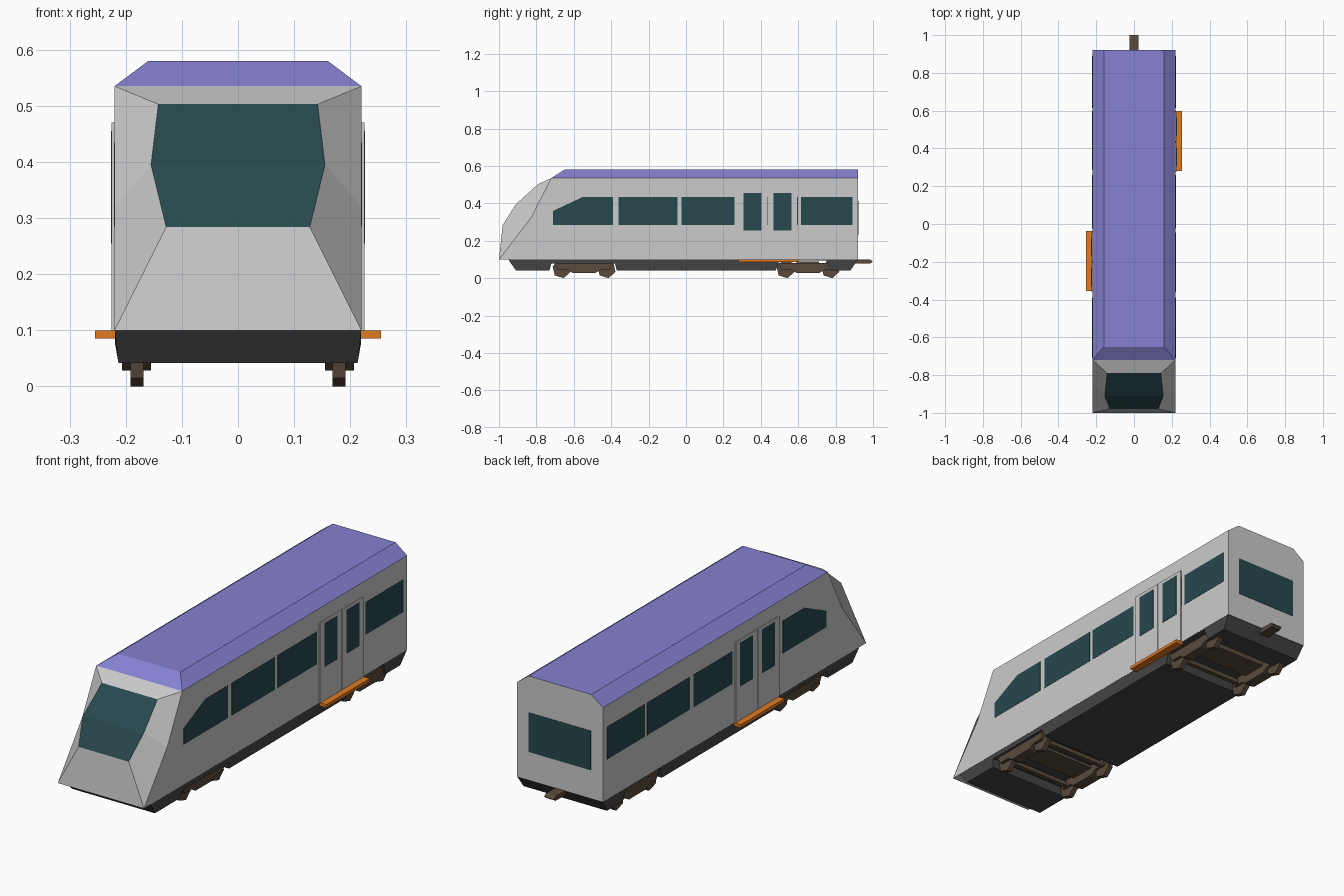
import bpy, bmesh, math

if "Cube" in bpy.data.objects:
    bpy.data.objects.remove(bpy.data.objects["Cube"])


def material(name, rgb):
    m = bpy.data.materials.new(name)
    m.diffuse_color = (*rgb, 1)
    m.use_nodes = True
    m.node_tree.nodes["Principled BSDF"].inputs["Base Color"].default_value = m.diffuse_color
    return m


GREY = material("grey", (0.8, 0.8, 0.8))
ROOF = material("roof_violet", (0.24, 0.22, 0.64))
GLASS = material("dark_glass", (0.02, 0.065, 0.075))
DARK = material("skirt_dark", (0.06, 0.06, 0.06))
ORANGE = material("step_orange", (0.75, 0.2, 0.015))
BROWN = material("bogie_brown", (0.1, 0.07, 0.045))


def make(name, verts, groups):
    """Closed mesh from verts and a list of (material, faces)."""
    me = bpy.data.meshes.new(name)
    bm = bmesh.new()
    vs = [bm.verts.new(v) for v in verts]
    for i, (mat, faces) in enumerate(groups):
        me.materials.append(mat)
        for f in faces:
            bm.faces.new([vs[k] for k in f]).material_index = i
    bmesh.ops.recalc_face_normals(bm, faces=bm.faces)
    bm.to_mesh(me)
    bm.free()
    ob = bpy.data.objects.new(name, me)
    bpy.context.collection.objects.link(ob)
    return ob


def prism(name, profile, x0, x1, mat):
    """Extrude a (y, z) profile from x0 to x1."""
    n = len(profile)
    verts = [(x, y, z) for x in (x0, x1) for y, z in profile]
    faces = [tuple(range(n)), tuple(range(n, 2 * n))]
    faces += [(i, (i + 1) % n, n + (i + 1) % n, n + i) for i in range(n)]
    return make(name, verts, [(mat, faces)])


def rect(y0, y1, z0, z1):
    return [(y0, z0), (y1, z0), (y1, z1), (y0, z1)]


# Body shell: right-hand points mirrored to the left
half = [(.22, -1, .1), (.22, -.83, .32), (.22, -.72, .535),
        (.128, -.98, .284), (.155, -.91, .395), (.142, -.79, .503),
        (.22, .92, .1), (.22, .92, .535), (.16, .92, .58), (.16, -.65, .58)]
N = len(half)


def both(*faces):
    return list(faces) + [tuple(i + N for i in f) for f in faces]


def across(*edges):
    return [(a, b, b + N, a + N) for a, b in edges]


make("body_shell", half + [(-x, y, z) for x, y, z in half], [
    (GREY, both((0, 6, 7, 2, 1), (0, 1, 4, 3), (1, 2, 5, 4))
     + across((0, 3), (5, 2), (0, 6)) + [(6, 7, 8, 8 + N, 7 + N, 6 + N)]),
    (ROOF, both((7, 8, 9, 2)) + across((2, 9), (9, 8))),
    (GLASS, across((3, 4), (4, 5)))])

# Underframe skirt with bogie recesses, tucked in along the bottom
skirt = prism("skirt", [
    (-.95, .0995), (-.91, .042), (-.73, .042), (-.72, .078), (-.38, .078), (-.37, .042),
    (.48, .042), (.5, .095), (.75, .095), (.77, .042), (.88, .042), (.918, .0995)],
    -.2195, .2195, DARK)
for v in skirt.data.vertices:
    if v.co.z < .05:
        v.co.x *= .213 / .2195

# Rear window and coupler
prism("rear_window", rect(.918, .9215, .23, .412), -.158, .158, GLASS)
prism("coupler", [(.76, .078), (.985, .078), (1, .089), (.985, .099), (.76, .099)],
      -.025, .025, BROWN)

# Side windows, doors and steps
cab_window = [(-.71, .285), (-.39, .285), (-.39, .435), (-.55, .435), (-.71, .36)]
panes = [(-.36, -.045), (-.025, .26), (.285, .598), (.615, .89)]
for s, side, door_y in ((1, "right", .275), (-1, "left", -.36)):
    prism(f"{side}_cab_window", cab_window, s * .218, s * .2212, GLASS)
    for i, (a, b) in enumerate(panes):
        prism(f"{side}_window_{i + 1}", rect(a, b, .285, .435), s * .218, s * .2212, GLASS)
    for i in range(2):
        y = door_y + i * .161
        prism(f"{side}_door_leaf_{i + 1}", rect(y, y + .157, .1, .47), s * .218, s * .225, GREY)
        prism(f"{side}_door_glass_{i + 1}", rect(y + .033, y + .128, .255, .455),
              s * .22, s * .2265, GLASS)
    prism(f"{side}_step", rect(door_y + .005, door_y + .323, .085, .1),
          s * .215, s * .255, ORANGE)

# Bogies: hexagonal wheels, side frames, axles and bolster
for name, cy in (("front", -.545), ("rear", .652)):
    for s, side in ((1, "right"), (-1, "left")):
        frame = [(-.16, .08), (-.14, .045), (-.09, .045), (-.06, .028),
                 (.06, .028), (.09, .045), (.14, .045), (.16, .08)]
        prism(f"{name}_{side}_bogie_frame", [(cy + y, z) for y, z in frame],
              s * .155, s * .207, BROWN)
        for i, wy in enumerate((cy - .12, cy + .12)):
            ang = [math.radians(60 * k - 77) for k in range(6)]
            hexagon = [(wy + .05 * math.cos(a), .0487 + .05 * math.sin(a)) for a in ang]
            prism(f"{name}_{side}_wheel_{i + 1}", hexagon, s * .168, s * .192, BROWN)
    for i, wy in enumerate((cy - .12, cy + .12)):
        prism(f"{name}_axle_{i + 1}", rect(wy - .01, wy + .01, .05, .07), -.17, .17, BROWN)
    prism(f"{name}_bolster", rect(cy - .06, cy + .06, .065, .09), -.17, .17, BROWN)
